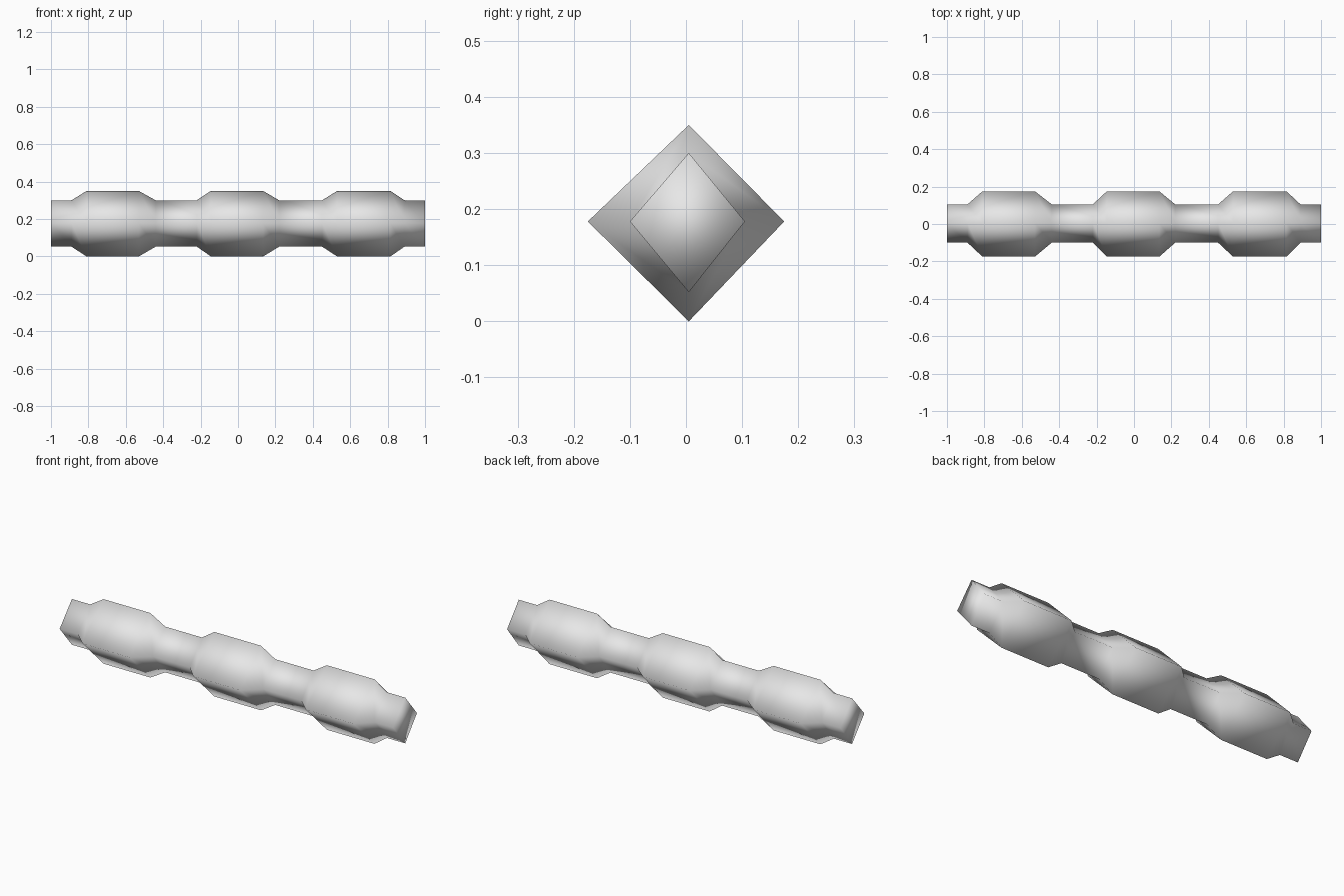
import bpy, bmesh

if "Cube" in bpy.data.objects:
    bpy.data.objects.remove(bpy.data.objects["Cube"])

grey = bpy.data.materials.new("light grey")
grey.diffuse_color = (0.8, 0.8, 0.8, 1)
grey.use_nodes = True
grey.node_tree.nodes["Principled BSDF"].inputs["Base Color"].default_value = grey.diffuse_color

# Diamond outlines as (y, z): slim neck and thick swelling
NECK = [(0.105, 0.178), (0.005, 0.30), (-0.10, 0.178), (0.005, 0.052)]
SWELL = [(0.175, 0.178), (0.005, 0.35), (-0.175, 0.178), (0.005, 0.0)]

# Stations along the bar: two ends and three swellings with sloped shoulders
stations = [(-1.0, NECK)]
for neck_a, swell_a, swell_b, neck_b in [(-0.89, -0.81, -0.53, -0.44),
                                         (-0.22, -0.145, 0.135, 0.22),
                                         (0.45, 0.53, 0.815, 0.89)]:
    stations += [(neck_a, NECK), (swell_a, SWELL), (swell_b, SWELL), (neck_b, NECK)]
stations.append((1.0, NECK))

# Loft the diamond outlines into one closed bar
bm = bmesh.new()
rings = [[bm.verts.new((x, y, z)) for y, z in outline] for x, outline in stations]
for a, b in zip(rings, rings[1:]):
    for i in range(4):
        j = (i + 1) % 4
        bm.faces.new((a[i], a[j], b[j], b[i]))
bm.faces.new(rings[0])
bm.faces.new(rings[-1][::-1])
bmesh.ops.recalc_face_normals(bm, faces=bm.faces)
for f in bm.faces:
    f.smooth = True

mesh = bpy.data.meshes.new("notched_bar")
bm.to_mesh(mesh)
bm.free()
mesh.materials.append(grey)
bar = bpy.data.objects.new("notched_bar", mesh)
bpy.context.collection.objects.link(bar)
